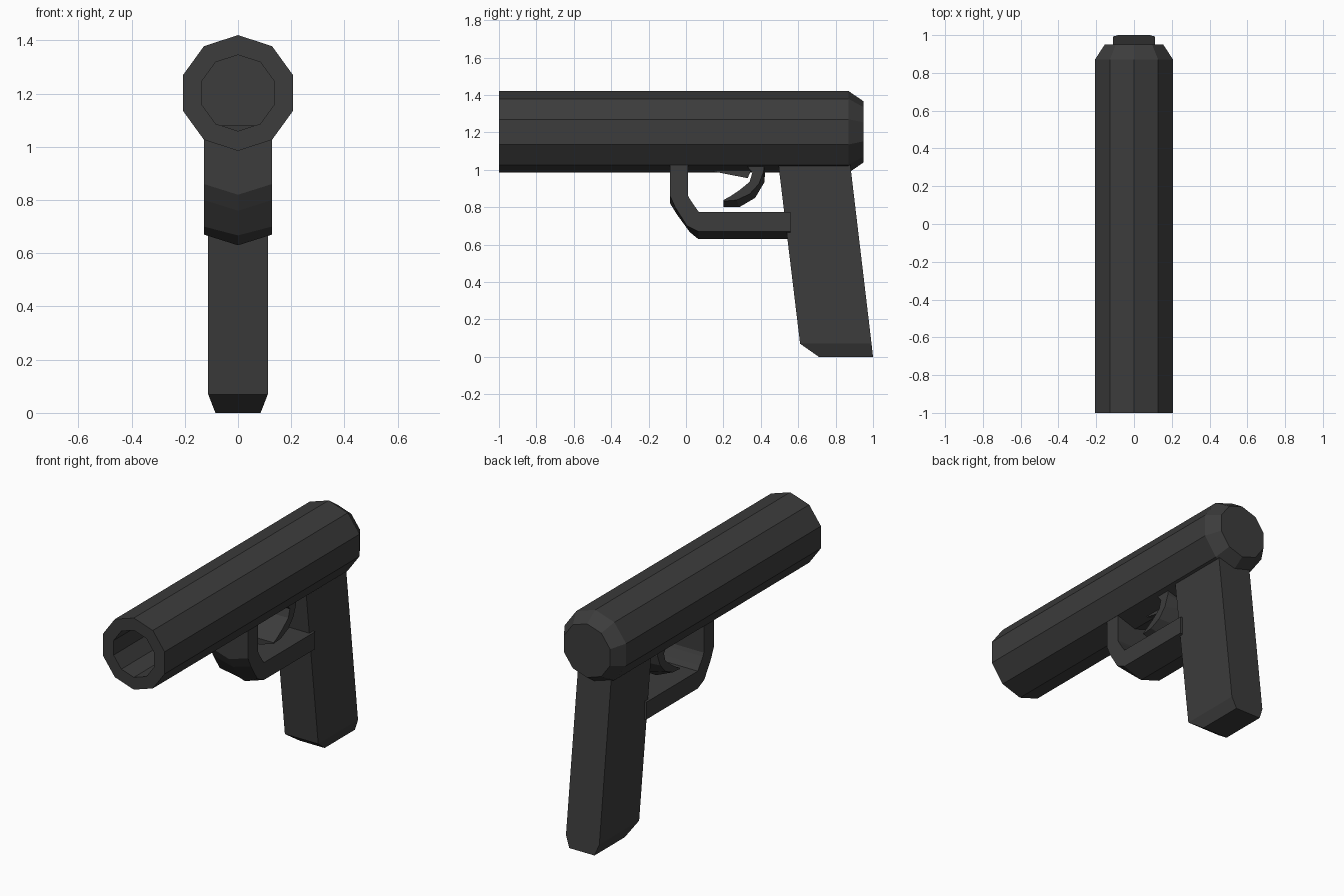
import bpy, bmesh, math

if "Cube" in bpy.data.objects:
    bpy.data.objects.remove(bpy.data.objects["Cube"])

METAL = bpy.data.materials.new("dark_metal")
METAL.diffuse_color = (0.045, 0.045, 0.045, 1)
METAL.use_nodes = True
METAL.node_tree.nodes["Principled BSDF"].inputs["Base Color"].default_value = METAL.diffuse_color


def loft(name, rings):
    """Skin a list of equal-length point rings and cap both ends."""
    bm = bmesh.new()
    loops = [[bm.verts.new(p) for p in ring] for ring in rings]
    n = len(loops[0])
    for a, b in zip(loops, loops[1:]):
        for i in range(n):
            j = (i + 1) % n
            bm.faces.new((a[i], a[j], b[j], b[i]))
    bm.faces.new(loops[0])
    bm.faces.new(loops[-1][::-1])
    bmesh.ops.recalc_face_normals(bm, faces=bm.faces)
    mesh = bpy.data.meshes.new(name)
    bm.to_mesh(mesh)
    bm.free()
    mesh.materials.append(METAL)
    ob = bpy.data.objects.new(name, mesh)
    bpy.context.collection.objects.link(ob)
    return ob


def circle(y, r, zc=1.2025, n=10):
    angles = [math.pi / 2 + 2 * math.pi * i / n for i in range(n)]
    return [(r * math.cos(a), y, zc + r * math.sin(a)) for a in angles]


def ridged_strip(name, w, stations):
    """Bent strip, flat inside and ridged outside: (inner, outer edge, outer ridge) in y, z."""
    rings = [[(w, *inner), (w, *edge), (0, *ridge), (-w, *edge), (-w, *inner)]
             for inner, edge, ridge in stations]
    return loft(name, rings)


def rect(z, y0, y1, w):
    return [(-w, y0, z), (w, y0, z), (w, y1, z), (-w, y1, z)]


# Ten-sided barrel with hollow bore and tapered rear end
loft("barrel", [circle(0.5, 0.143), circle(-1, 0.143), circle(-1, 0.2175),
                circle(0.87, 0.2175), circle(0.95, 0.163)])

# Slanted grip with chamfered foot
loft("grip", [rect(0, 0.71, 1.0, 0.085), rect(0.07, 0.61, 0.992, 0.112),
              rect(1.08, 0.488, 0.872, 0.112)])

# Trigger guard, from the barrel down and back into the grip
ridged_strip("trigger_guard", 0.127, [
    ((0.01, 1.05), (-0.085, 1.05), (-0.085, 1.05)),
    ((0.01, 0.865), (-0.085, 0.86), (-0.085, 0.82)),
    ((0.02, 0.845), (-0.058, 0.80), (-0.048, 0.76)),
    ((0.05, 0.80), (0.005, 0.70), (0.02, 0.667)),
    ((0.068, 0.775), (0.068, 0.67), (0.065, 0.63)),
    ((0.56, 0.775), (0.56, 0.67), (0.56, 0.63)),
])

# Curved trigger
ridged_strip("trigger", 0.1, [
    ((0.30, 1.05), (0.42, 1.05), (0.42, 1.05)),
    ((0.355, 0.985), (0.415, 0.99), (0.422, 0.985)),
    ((0.34, 0.935), (0.39, 0.925), (0.42, 0.935)),
    ((0.285, 0.89), (0.34, 0.87), (0.37, 0.85)),
    ((0.235, 0.857), (0.27, 0.838), (0.285, 0.80)),
    ((0.20, 0.838), (0.20, 0.832), (0.20, 0.80)),
])

# Small root where the trigger meets the barrel
loft("trigger_root", [
    [(-x, 0.15, 0.99), (x, 0.15, 0.99), (x, 0.15, 1.05), (-x, 0.15, 1.05)] if k == 0 else
    [(-x, 0.33, 0.955), (x, 0.33, 0.955), (x, 0.37, 1.05), (-x, 0.37, 1.05)]
    for k, x in enumerate((0.03, 0.03))])
